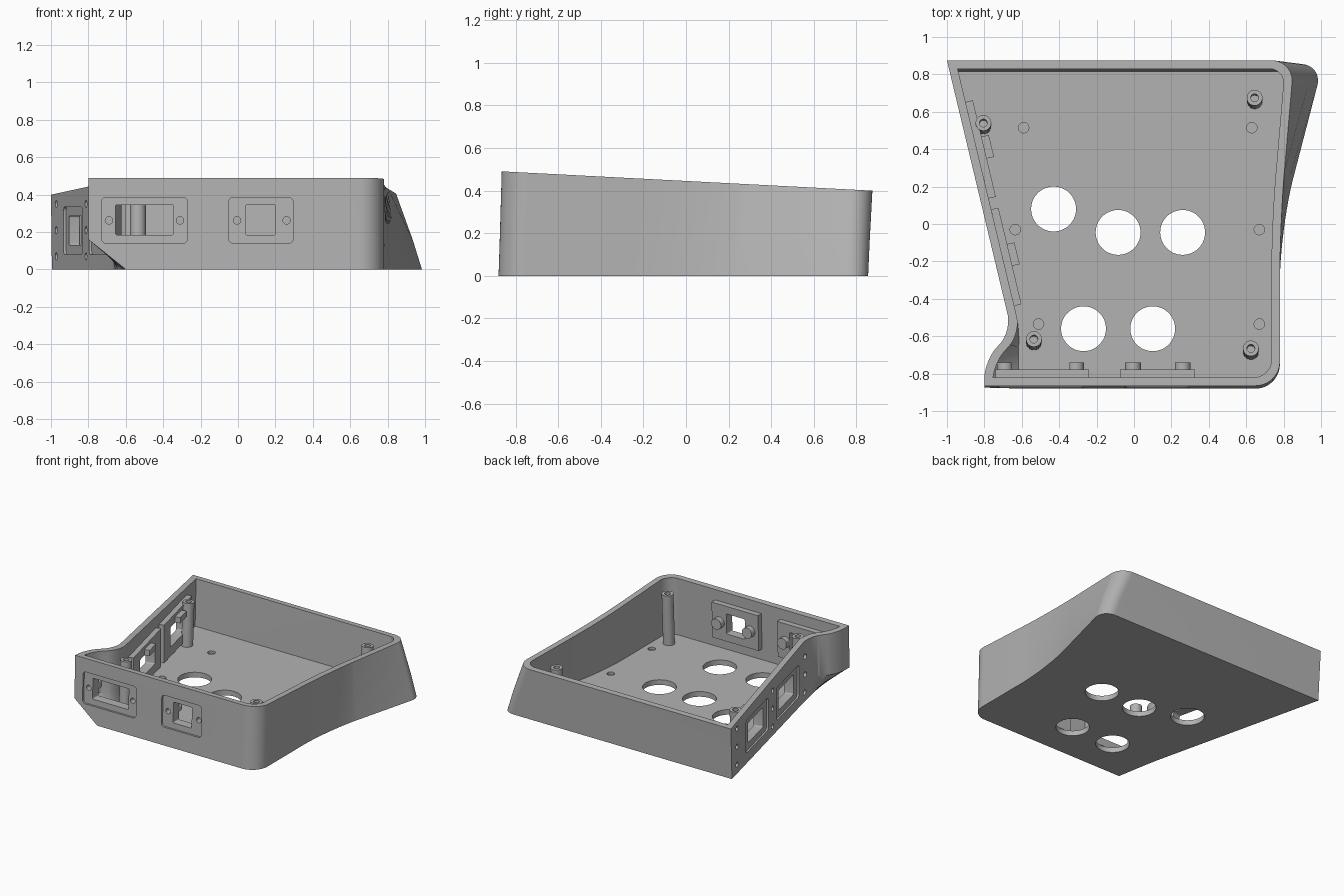
import bpy, bmesh, math
from mathutils import Vector, Matrix

cube = bpy.data.objects.get("Cube")
if cube:
    bpy.data.objects.remove(cube, do_unlink=True)

grey = bpy.data.materials.new("plain grey")
grey.use_nodes = True
COLOUR = (0.45, 0.45, 0.45, 1)
grey.diffuse_color = COLOUR
grey.node_tree.nodes["Principled BSDF"].inputs["Base Color"].default_value = COLOUR

WALL, FLOOR, FLARE = 0.045, 0.04, 0.16


def rim_height(y):
    return 0.49 - 0.052 * (y + 0.865)


def finish(name, bm):
    bmesh.ops.recalc_face_normals(bm, faces=bm.faces)
    mesh = bpy.data.meshes.new(name)
    bm.to_mesh(mesh)
    bm.free()
    mesh.materials.append(grey)
    obj = bpy.data.objects.new(name, mesh)
    bpy.context.collection.objects.link(obj)
    return obj


def box(name, frame, u, v, w, rounding=0):
    """Box between ranges of a frame; rounding softens the edges running along v."""
    bm = bmesh.new()
    bmesh.ops.create_cube(bm, size=1)
    for p in bm.verts:
        p.co = Vector([(a + b) / 2 + c * (b - a) for (a, b), c in zip((u, v, w), p.co)])
    if rounding:
        edges = [e for e in bm.edges
                 if abs((e.verts[0].co - e.verts[1].co).normalized().y) > 0.9]
        bmesh.ops.bevel(bm, geom=edges, offset=rounding, segments=5,
                        profile=0.5, affect='EDGES')
    bm.transform(frame)
    return finish(name, bm)


def rod(name, start, end, radius, sides=32):
    bm = bmesh.new()
    axis = Vector(end) - Vector(start)
    turn = axis.to_track_quat('Z', 'Y').to_matrix().to_4x4()
    bmesh.ops.create_cone(bm, cap_ends=True, segments=sides, radius1=radius,
                          radius2=radius, depth=axis.length,
                          matrix=Matrix.Translation((Vector(start) + Vector(end)) / 2) @ turn)
    return finish(name, bm)


def cut(obj, cutters):
    for c in cutters:
        mod = obj.modifiers.new("cut", 'BOOLEAN')
        mod.operation, mod.solver, mod.object = 'DIFFERENCE', 'EXACT', c
    bpy.context.view_layer.update()
    ev = obj.evaluated_get(bpy.context.evaluated_depsgraph_get())
    mesh = bpy.data.meshes.new_from_object(ev)
    obj.modifiers.clear()
    obj.data = mesh


# Shell outline: top corner, bottom corner, rounding, whether it belongs to the flare
CORNERS = [
    ((-1, .875), (-.995, .855), 0, False),
    ((.855, .875), (1.01, .855), .12, False),
    ((.78, 0), (.78, -.03), .28, False),
    ((.78, -.865), (.78, -.88), .13, False),
    ((-.8, -.865), (-.6, -.88), 0, True),
    ((-.8, -.735), (-.625, -.735), .09, True),
    ((-.655, -.57), (-.655, -.57), .09, True),
]


def outline(z, t, inset):
    pts = []
    for top, low, d, flared in CORNERS:
        s = min(1, z / FLARE) if flared else t
        p = Vector(low).lerp(Vector(top), s)
        if flared:
            p.y = low[1] + (top[1] - low[1]) * t
        pts.append(p)
    n = len(pts)
    dirs = [(pts[(i + 1) % n] - pts[i]).normalized() for i in range(n)]
    norms = [Vector((d.y, -d.x)) for d in dirs]
    pts = [p + (norms[i - 1] + norms[i]) * inset / (1 + norms[i - 1].dot(norms[i]))
           for i, p in enumerate(pts)]
    ring = []
    for i, (_, _, d, flared) in enumerate(CORNERS):
        if not d:
            ring.append(pts[i])
            continue
        if not flared:
            d -= inset * 0.8
        a, b = pts[i] - dirs[i - 1] * d, pts[i] + dirs[i] * d
        for k in range(13):
            f = k / 12
            wa, wc, wb = (1 - f) ** 2, 1.414 * f * (1 - f), f * f
            ring.append((a * wa + pts[i] * wc + b * wb) / (wa + wc + wb))
    return ring


# Shell: outer skin up, over the sloped rim, inner skin down to the floor
bm = bmesh.new()
rings = []
for z, inset in ((0, 0), (FLARE, 0), (None, 0), (None, WALL), (FLARE, WALL), (FLOOR, WALL)):
    t = 1 if z is None else z / 0.45
    ring = outline(1 if z is None else z, t, inset)
    rings.append([bm.verts.new((p.x, p.y, rim_height(p.y) if z is None else z)) for p in ring])
for lo, hi in zip(rings, rings[1:]):
    for i in range(len(lo)):
        bm.faces.new((lo[i - 1], lo[i], hi[i], hi[i - 1]))
bm.faces.new(rings[0])
bm.faces.new(rings[-1])
shell = finish("enclosure_shell", bm)

parts, shell_cutters, post_cutters = [shell], [], []


def frame_of(origin, u, v, w):
    m = Matrix((u, v, w)).transposed().to_4x4()
    m.translation = Vector(origin)
    return m


front = frame_of((0, -.88, 0), (1, 0, 0), (0, 1, 0), (0, .04, 1))
left_side = frame_of((-1, .875, 0), (.232, -.973, 0), (.973, .232, 0), (0, 0, 1))


def panel(name, frame, plate, recess, window, rec_w, win_w, plate_w, screws=()):
    """Backing plate with outer recess, window opening and optional screw bosses."""
    cutters = [
        box("recess_cutter", frame, recess, (-.05, .014), rec_w, .025),
        box("window_cutter", frame, window, (-.05, .2), win_w, .008),
    ]
    solids = [box(name + "_plate", frame, plate, (.03, .085), plate_w)]
    wc = sum(rec_w) / 2
    for u in screws:
        solids.append(rod(name + "_boss", frame @ Vector((u, .08, wc)),
                          frame @ Vector((u, .128, wc)), .042))
        cutters.append(rod("screw_cutter", frame @ Vector((u, -.05, wc)),
                           frame @ Vector((u, .11, wc)), .02, 20))
    for s in solids:
        cut(s, cutters)
    parts.extend(solids)
    shell_cutters.extend(cutters)


# Front panels
front_z = ((.14, .385), (.185, .345), (.125, .405))
panel("front_wide", front, (-.74, -.24), (-.73, -.27), (-.655, -.345), *front_z, (-.69, -.31))
panel("front_small", front, (-.075, .325), (-.05, .295), (.04, .2), *front_z, (-.005, .26))

# Side panels with a clip above each window
side_z = ((.08, .335), (.13, .285), (.06, .355))
for name, u0 in (("side_rear", .24), ("side_fore", .83)):
    panel(name, left_side, (u0, u0 + .53), (u0 + .05, u0 + .48),
          (u0 + .12, u0 + .41), *side_z)
    parts.append(box(name + "_clip", left_side, (u0 + .2, u0 + .32), (.08, .125), (.285, .33)))

# Columns of fastener holes in the side wall
for u in (.12, .805, 1.42):
    for w in (.07, .21, .35):
        shell_cutters.append(rod("fastener_cutter", left_side @ Vector((u, -.05, w)),
                                 left_side @ Vector((u, .03, w)), .02, 20))

# Large round floor openings
for x, y in ((-.43, .08), (-.085, -.045), (.26, -.045), (-.27, -.56), (.1, -.56)):
    shell_cutters.append(rod("floor_cutter", (x, y, -.1), (x, y, .1), .12, 48))

# Shallow floor dimples
for x, y in ((-.59, .515), (.63, .515), (-.635, -.03), (.67, -.03), (-.51, -.535), (.67, -.535)):
    shell_cutters.append(rod("dimple_cutter", (x, y, .022), (x, y, .1), .028, 20))

cut(shell, shell_cutters)

# Hollow corner posts, leaning square to the sloped rim
for x, y in ((.645, .675), (-.805, .54), (-.535, -.615), (.625, -.665)):
    top = Vector((x, y, rim_height(y) - .045))
    base = Vector((x, y - .018, FLOOR - .01))
    post = rod("corner_post", base, top, .042)
    bore = rod("bore_cutter", top.lerp(base, .4), top.lerp(base, -.2), .021, 20)
    cut(post, [bore])
    post_cutters.append(bore)
    parts.append(post)

for c in shell_cutters + post_cutters:
    bpy.data.objects.remove(c, do_unlink=True)
bpy.context.view_layer.update()

# Smooth rounded walls, sharp corners
for obj in parts:
    obj.select_set(True)
bpy.context.view_layer.objects.active = shell
bpy.ops.object.shade_smooth_by_angle(angle=math.radians(30))
